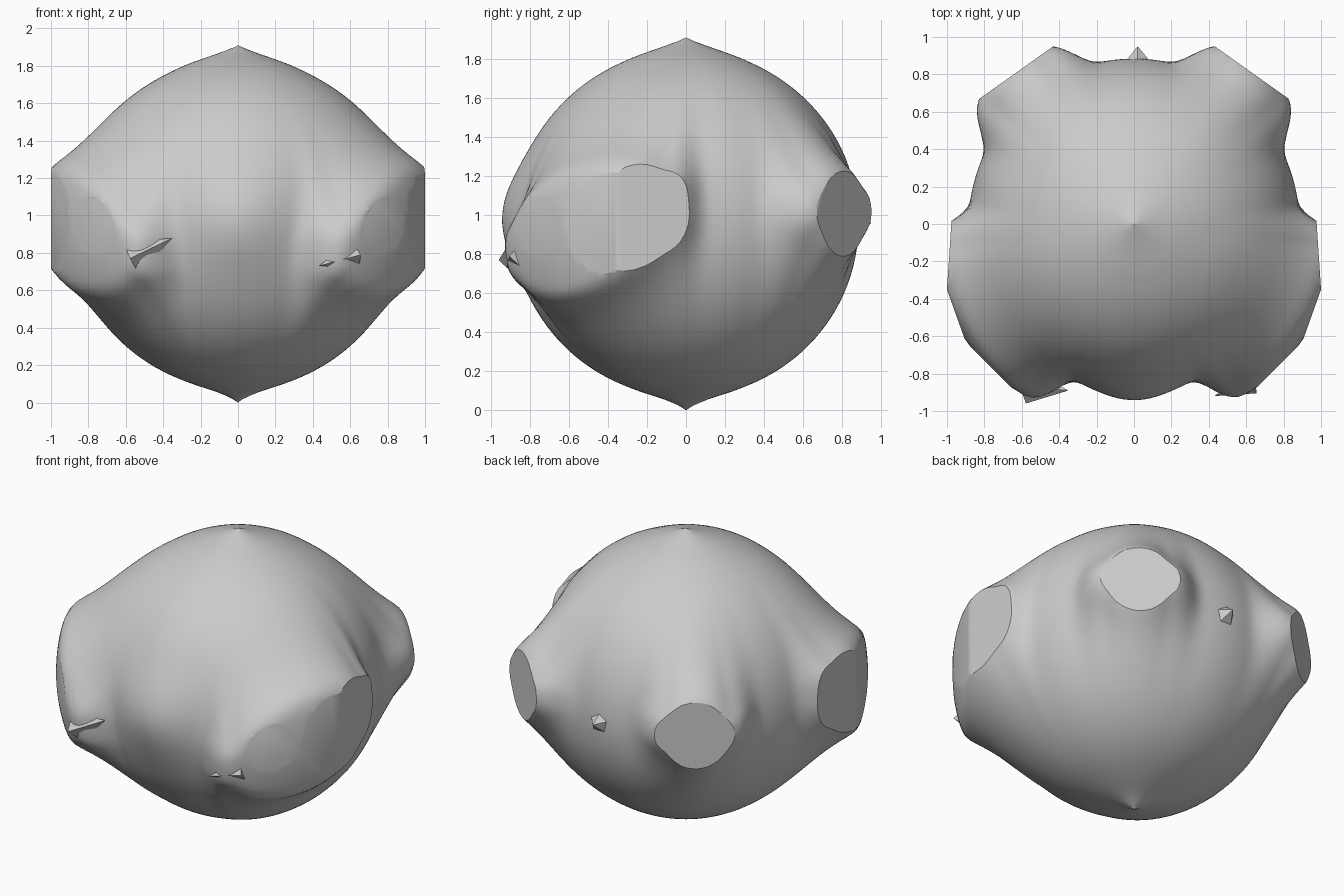
import bpy, bmesh, math
from mathutils import Vector

cube = bpy.data.objects.get("Cube")
if cube:
    bpy.data.objects.remove(cube, do_unlink=True)

CENTRE = Vector((0, 0, 0.955))

stone = bpy.data.materials.new("stone grey")
stone.diffuse_color = (0.6, 0.6, 0.6, 1)
stone.use_nodes = True
stone.node_tree.nodes["Principled BSDF"].inputs["Base Color"].default_value = (0.6, 0.6, 0.6, 1)


def finish(bm, name, angle):
    """Turn a bmesh into a shaded object with the stone material."""
    bmesh.ops.recalc_face_normals(bm, faces=bm.faces)
    mesh = bpy.data.meshes.new(name)
    bm.to_mesh(mesh)
    bm.free()
    mesh.materials.append(stone)
    ob = bpy.data.objects.new(name, mesh)
    bpy.context.collection.objects.link(ob)
    bpy.ops.object.select_all(action='DESELECT')
    ob.select_set(True)
    bpy.context.view_layer.objects.active = ob
    bpy.ops.object.shade_smooth_by_angle(angle=math.radians(angle))


def fade(t, inner, outer):
    """1 inside the inner limit, easing to 0 at the outer limit."""
    s = max(0.0, min(1.0, (outer - t) / (outer - inner)))
    return s * s * (3 - 2 * s)


def lump(across, up, height, half_width, half_height, outer):
    """Bulge with a blunt oval core and long skirts running up and down."""
    t = abs(across) / half_width
    core = half_height * math.sqrt(max(0.1, 1 - t * t))
    beyond = max(0.0, abs(up) - core)
    return height * fade(t, 1.0, outer) * math.exp(-beyond / 12)


def radius(d):
    """Distance of the surface from the centre along a direction."""
    az = math.degrees(math.atan2(d.y, abs(d.x)))
    el = math.degrees(math.asin(max(-1, min(1, d.z))))
    # pointed poles and the soft swelling at the front
    r = 0.885 + 0.07 * math.exp(-(90 - el) / 9) + 0.07 * math.exp(-(90 + el) / 6)
    front = math.degrees(d.angle(Vector((0, -1, 0.04))))
    r += 0.06 * math.exp(-(front / 16) ** 2)
    # wide, skewed front lumps and smaller rear lumps
    front_lump = lump(az + 32, el + 2 - 0.25 * (az + 33), 0.21, 27, 17, 1.42)
    rear_lump = lump(az - 51, el - 4, 0.19, 11.5, 11, 2.3)
    return max(r, 0.885 + front_lump, 0.885 + rear_lump)


# Body: sphere pushed out into lumps
bm = bmesh.new()
bmesh.ops.create_icosphere(bm, subdivisions=6, radius=1)
for v in bm.verts:
    d = v.co.normalized()
    v.co = CENTRE + d * radius(d)
for i in range(3):
    bmesh.ops.smooth_vert(bm, verts=[v for v in bm.verts if 0.1 < v.co.z < 1.8],
                          factor=0.5, use_axis_x=True, use_axis_y=True, use_axis_z=True)

# Slice the lump ends into flat caps; each pair of plan points is one cut
cuts = [((0.58, -0.95), (0.90, -0.63)),
        ((0.90, -0.63), (1.00, -0.35)),
        ((1.00, -0.35), (0.98, -0.05)),
        ((0.84, 0.66), (0.46, 0.93))]
for side in (1, -1):
    for (ax, ay), (bx, by) in cuts:
        normal = Vector((side * (by - ay), -(bx - ax), 0)).normalized()
        bmesh.ops.bisect_plane(
            bm, geom=bm.verts[:] + bm.edges[:] + bm.faces[:], dist=1e-5,
            plane_co=(side * ax, ay, 0.955), plane_no=normal, clear_outer=True)
        rim = [e for e in bm.edges if e.is_boundary]
        if rim:
            bmesh.ops.holes_fill(bm, edges=rim, sides=0)
finish(bm, "rock_body", 24)


def shard(name, base, tip, width, sides=4):
    """Small faceted spike from a base point to a tip."""
    base, tip = Vector(base), Vector(tip)
    axis = tip - base
    bm = bmesh.new()
    bmesh.ops.create_cone(bm, cap_ends=True, segments=sides, radius1=width,
                          radius2=0, depth=axis.length)
    turn = axis.to_track_quat('Z', 'Y')
    for v in bm.verts:
        v.co = turn @ v.co + (base + tip) / 2
    finish(bm, name, 10)


# Shards beside the front lumps and one on the back
shard("front_right_shard", (-0.57, -0.87, 0.77), (-0.35, -0.89, 0.88), 0.09)
shard("front_left_shard", (0.63, -0.84, 0.79), (0.43, -0.92, 0.73), 0.07)
shard("back_shard", (0.02, 0.86, 0.95), (0.02, 0.95, 0.96), 0.08, 5)
